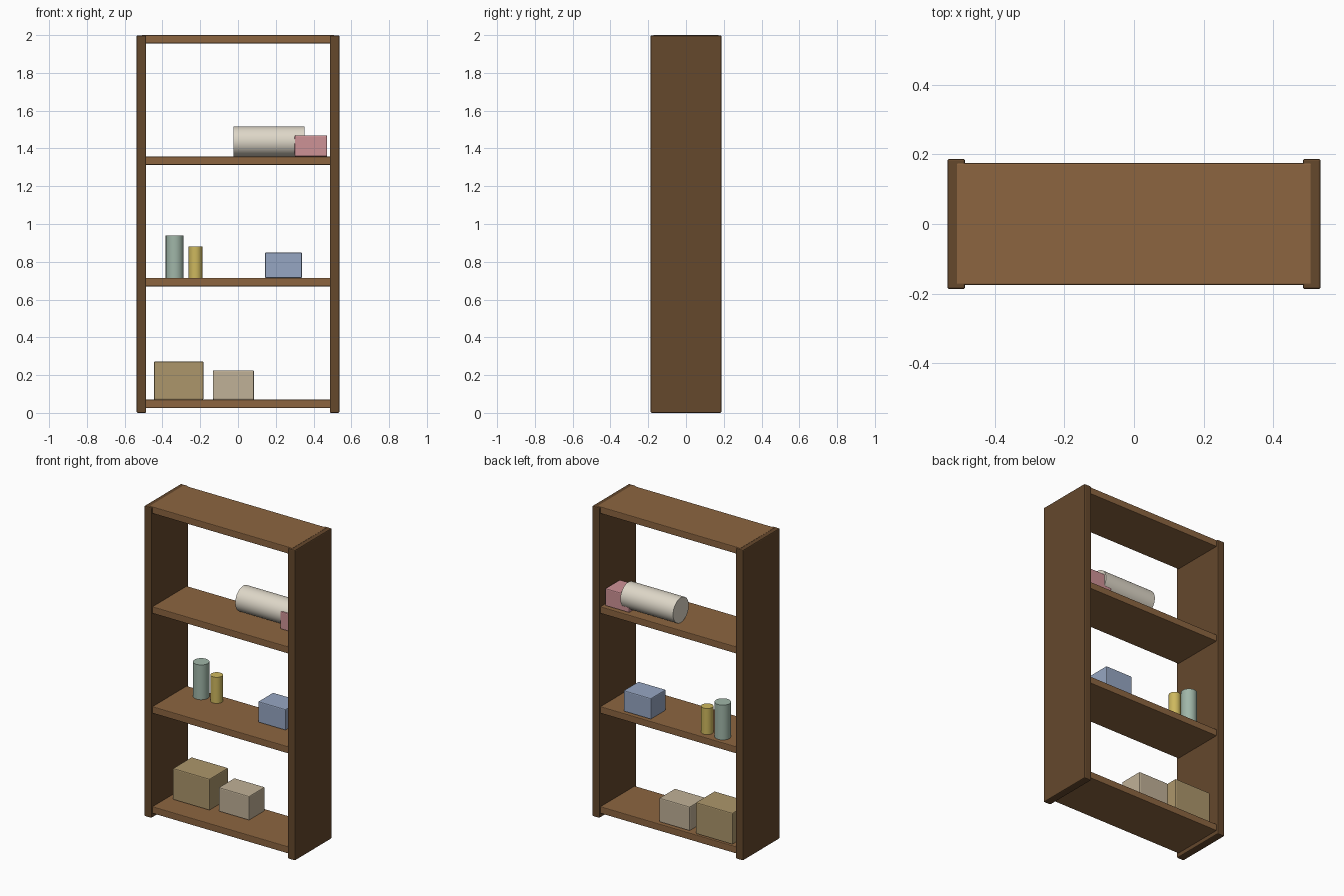
import bpy
import math

if "Cube" in bpy.data.objects:
    bpy.data.objects.remove(bpy.data.objects["Cube"])


def material(name, rgb):
    """Flat material from 8-bit sRGB values."""
    m = bpy.data.materials.new(name)
    lin = [((c / 255 + 0.055) / 1.055) ** 2.4 for c in rgb]
    m.diffuse_color = (*lin, 1.0)
    m.use_nodes = True
    m.node_tree.nodes["Principled BSDF"].inputs["Base Color"].default_value = m.diffuse_color
    return m


DARK = material("dark_wood", (101, 72, 44))
WOOD = material("shelf_wood", (140, 101, 64))
CARTON = material("carton_brown", (172, 150, 107))
BEIGE = material("carton_beige", (192, 177, 151))
GREEN = material("sage_green", (160, 182, 168))
YELLOW = material("mustard_yellow", (206, 184, 94))
BLUE = material("dusty_blue", (150, 166, 194))
PINK = material("dusty_pink", (206, 146, 150))
CREAM = material("cream", (222, 215, 200))


def box(name, x, y, z, mat, bevel=0.006):
    """Rounded box from (min, max) ranges."""
    bpy.ops.mesh.primitive_cube_add(size=1, location=[sum(r) / 2 for r in (x, y, z)])
    ob = bpy.context.object
    ob.name = name
    ob.scale = [r[1] - r[0] for r in (x, y, z)]
    bpy.ops.object.transform_apply(location=False, rotation=False, scale=True)
    mod = ob.modifiers.new("soft_edges", 'BEVEL')
    mod.width = bevel
    mod.segments = 2
    ob.data.materials.append(mat)
    return ob


def cylinder(name, radius, length, loc, mat, rot=(0, 0, 0)):
    bpy.ops.mesh.primitive_cylinder_add(vertices=40, radius=radius, depth=length,
                                        location=loc, rotation=rot)
    ob = bpy.context.object
    ob.name = name
    ob.data.materials.append(mat)
    bpy.ops.object.shade_smooth_by_angle(angle=math.radians(35))
    return ob


# Upright side panels
for name, s in (("left_panel", -1), ("right_panel", 1)):
    box(name, sorted((s * 0.486, s * 0.537)), (-0.1875, 0.1875), (0, 1.998), DARK)

# Four shelves, let into the panels
TOPS = [0.07, 0.714, 1.357, 2.0]
for i, top in enumerate(TOPS):
    box(f"shelf_{i + 1}", (-0.51, 0.51), (-0.175, 0.175), (top - 0.044, top), WOOD, 0.004)

# Bottom shelf: two cartons
box("large_carton", (-0.445, -0.183), (-0.028, 0.163), (TOPS[0], 0.272), CARTON)
box("small_carton", (-0.133, 0.085), (-0.008, 0.152), (TOPS[0], 0.225), BEIGE)

# Middle shelf: two cans and a box
cylinder("tall_can", 0.0475, 0.224, (-0.335, 0.104, TOPS[1] + 0.112), GREEN)
cylinder("short_can", 0.036, 0.168, (-0.225, 0.105, TOPS[1] + 0.084), YELLOW)
box("blue_box", (0.143, 0.339), (0.0, 0.152), (TOPS[1], 0.849), BLUE)

# Upper shelf: lying roll and a small box
cylinder("cloth_roll", 0.08, 0.375, (0.165, 0.084, TOPS[2] + 0.08), CREAM,
         (0, math.pi / 2, 0))
box("pink_box", (0.3, 0.472), (0.0, 0.149), (TOPS[2], 1.469), PINK)
